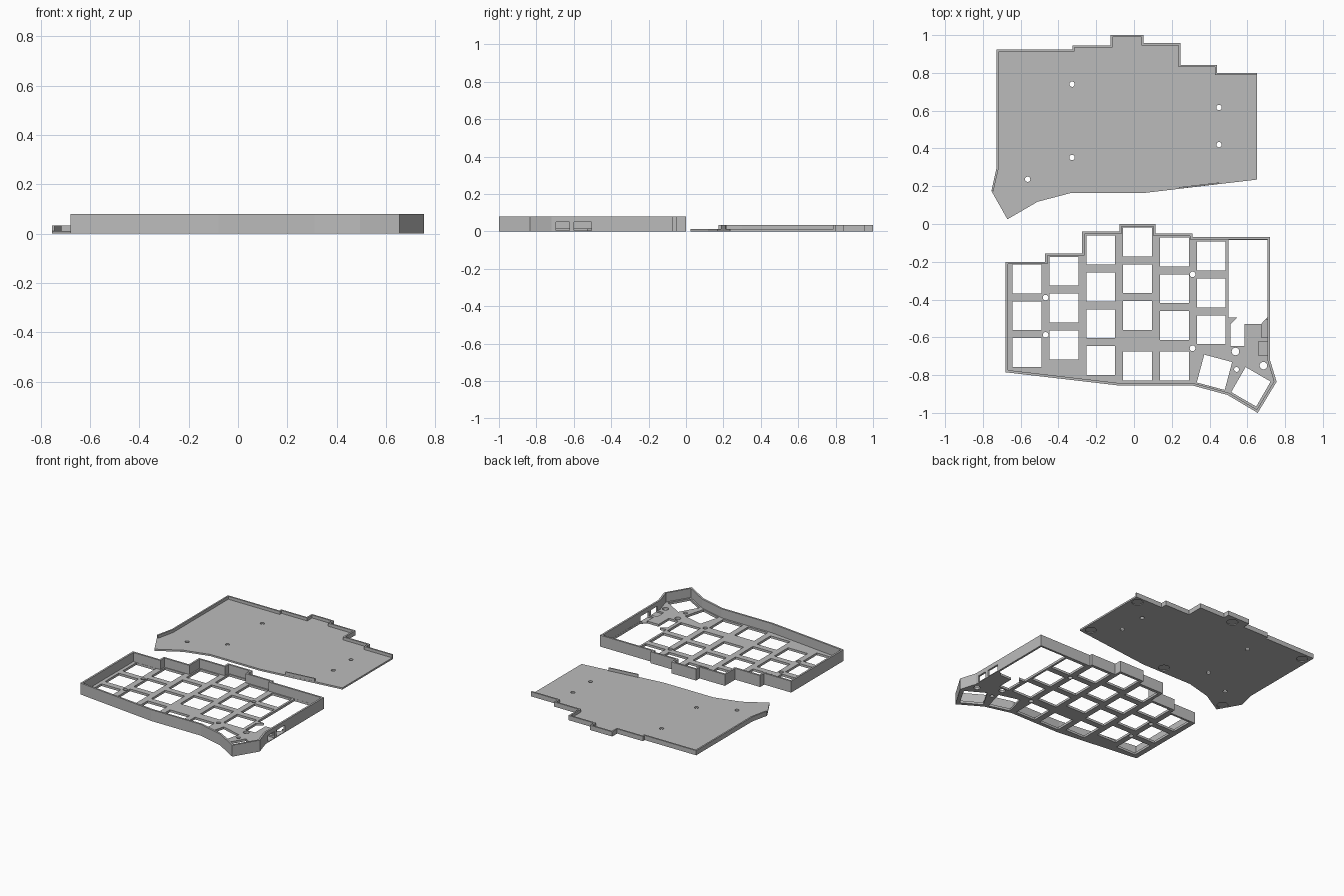
import bpy, bmesh, math
from mathutils import Vector, Matrix

if "Cube" in bpy.data.objects:
    bpy.data.objects.remove(bpy.data.objects["Cube"])

grey = bpy.data.materials.new("grey plastic")
grey.use_nodes = True
grey.diffuse_color = (0.5, 0.5, 0.5, 1)
grey.node_tree.nodes["Principled BSDF"].inputs["Base Color"].default_value = (0.5, 0.5, 0.5, 1)


def circle(x, y, r, n=24):
    return [(x + r * math.cos(math.tau * i / n), y + r * math.sin(math.tau * i / n)) for i in range(n)]


def square(x, y, size=0.153, degrees=0):
    turn = Matrix.Rotation(math.radians(degrees), 2)
    h = size / 2
    return [tuple(Vector((x, y)) + turn @ Vector(c)) for c in ((-h, -h), (h, -h), (h, h), (-h, h))]


def inset(loop, d):
    """Move a clockwise loop inwards by d."""
    result = []
    for i, p in enumerate(loop):
        p, a, b = Vector(p), Vector(loop[i - 1]), Vector(loop[(i + 1) % len(loop)])
        u, v = (p - a).normalized(), (b - p).normalized()
        n, m = Vector((u.y, -u.x)), Vector((v.y, -v.x))
        result.append(tuple(p + (n + m) * d / (1 + n.dot(m))))
    return result


def strip(path, d):
    """Closed outline of a thin strip on the right-hand side of an open path."""
    inner = inset(path, d)
    for end, other in ((0, 1), (-1, -2)):
        u = (Vector(path[max(end, other)]) - Vector(path[min(end, other)])).normalized()
        inner[end] = tuple(Vector(path[end]) + d * Vector((u.y, -u.x)))
    return path + inner[::-1]


def slab(name, loops, z0, z1):
    """Extrude a flat outline with holes between two heights."""
    curve = bpy.data.curves.new(name, "CURVE")
    curve.dimensions = "2D"
    curve.fill_mode = "BOTH"
    curve.extrude = (z1 - z0) / 2
    for loop in loops:
        s = curve.splines.new("POLY")
        s.points.add(len(loop) - 1)
        for p, (x, y) in zip(s.points, loop):
            p.co = (x, y, 0, 1)
        s.use_cyclic_u = True
    temp = bpy.data.objects.new(name + "_outline", curve)
    bpy.context.collection.objects.link(temp)
    deps = bpy.context.evaluated_depsgraph_get()
    mesh = bpy.data.meshes.new_from_object(temp.evaluated_get(deps))
    bpy.data.objects.remove(temp)
    bm = bmesh.new()
    bm.from_mesh(mesh)
    bmesh.ops.remove_doubles(bm, verts=bm.verts, dist=1e-5)
    bmesh.ops.translate(bm, verts=bm.verts, vec=(0, 0, (z0 + z1) / 2))
    bmesh.ops.recalc_face_normals(bm, faces=bm.faces)
    for f in bm.faces:
        f.smooth = False
    bm.to_mesh(mesh)
    bm.free()
    mesh.name = name
    mesh.materials.clear()
    mesh.materials.append(grey)
    ob = bpy.data.objects.new(name, mesh)
    bpy.context.collection.objects.link(ob)
    return ob


def cut(ob, cutter):
    mod = ob.modifiers.new("cut", "BOOLEAN")
    mod.operation = "DIFFERENCE"
    mod.solver = "EXACT"
    mod.object = cutter
    cutter.hide_render = True
    cutter.hide_set(True)


# Case outline, clockwise from the stepped back edge
case = [(-0.68, -0.2), (-0.47, -0.2), (-0.47, -0.155), (-0.275, -0.155), (-0.275, -0.04),
        (-0.078, -0.04), (-0.078, 0), (0.115, 0), (0.115, -0.05), (0.31, -0.05), (0.31, -0.07),
        (0.72, -0.07), (0.72, -0.72), (0.755, -0.835), (0.655, -1), (0.495, -0.905),
        (0.31, -0.855), (-0.08, -0.855), (-0.68, -0.785)]

# Switch openings in six staggered columns, plus the thumb keys
keys = []
for col, (top, rows) in enumerate([(-0.291, 3), (-0.25, 3), (-0.138, 4), (-0.095, 3), (-0.148, 3), (-0.17, 3)]):
    keys += [square(-0.566 + 0.195 * col, top - 0.195 * r) for r in range(rows)]
keys += [square(0.019, -0.752), square(0.214, -0.752),
         square(0.426, -0.785, degrees=-15), square(0.619, -0.862, degrees=-30)]

# Controller window and screw holes
window = [(0.5, -0.084), (0.706, -0.084), (0.706, -0.495), (0.672, -0.53), (0.585, -0.53),
          (0.585, -0.645), (0.51, -0.645), (0.51, -0.53), (0.548, -0.495), (0.5, -0.495)]
screws = [circle(x, y, 0.015) for x, y in ((-0.468, -0.39), (-0.468, -0.587), (0.31, -0.267), (0.31, -0.658))]
pegs = [circle(0.537, -0.675, 0.02), circle(0.685, -0.75, 0.02), circle(0.543, -0.77, 0.013)]

plate = slab("switch_plate", [case, window] + keys + screws + pegs, 0, 0.016)
wall = slab("case_wall", [case, inset(case, 0.013)], 0.016, 0.08)

# Side ports cut through the wall and into the plate
for name, x0, y0, y1 in (("jack_port_cutter", 0.66, -0.695, -0.622), ("usb_port_cutter", 0.675, -0.6, -0.505)):
    port = slab(name, [[(x0, y0), (x0, y1), (0.8, y1), (0.8, y0)]], 0.005, 0.05)
    cut(plate, port)
    cut(wall, port)

# Bottom cover: the same shape turned over, with a raised lip
rim_path = [(-0.755, 0.175), (-0.727, 0.3), (-0.727, 0.925), (-0.325, 0.925), (-0.325, 0.945),
            (-0.125, 0.945), (-0.125, 1), (0.05, 1), (0.05, 0.957), (0.247, 0.957),
            (0.247, 0.842), (0.44, 0.842), (0.44, 0.8), (0.65, 0.8)]
cover = rim_path + [(0.65, 0.235), (0.06, 0.165), (-0.33, 0.165), (-0.51, 0.118), (-0.67, 0.025)]
cover_holes = [circle(x, y, 0.014) for x, y in
               ((-0.328, 0.74), (-0.328, 0.352), (-0.563, 0.237), (0.45, 0.617), (0.45, 0.42))]
base = slab("bottom_cover", [cover] + cover_holes, 0, 0.012)
slab("cover_lip", [strip(rim_path, 0.011)], 0.012, 0.033)
slab("cover_front_lip", [strip([(0.45, 0.212), (0.24, 0.187)], 0.008)], 0.012, 0.033)

# Shallow round foot recesses underneath
for i, (x, y) in enumerate(((0.6, 0.285), (0.6, 0.75), (-0.03, 0.945), (-0.675, 0.872), (-0.07, 0.215), (-0.665, 0.09))):
    cut(base, slab(f"foot_recess_cutter_{i + 1}", [circle(x, y, 0.036)], -0.01, 0.005))
